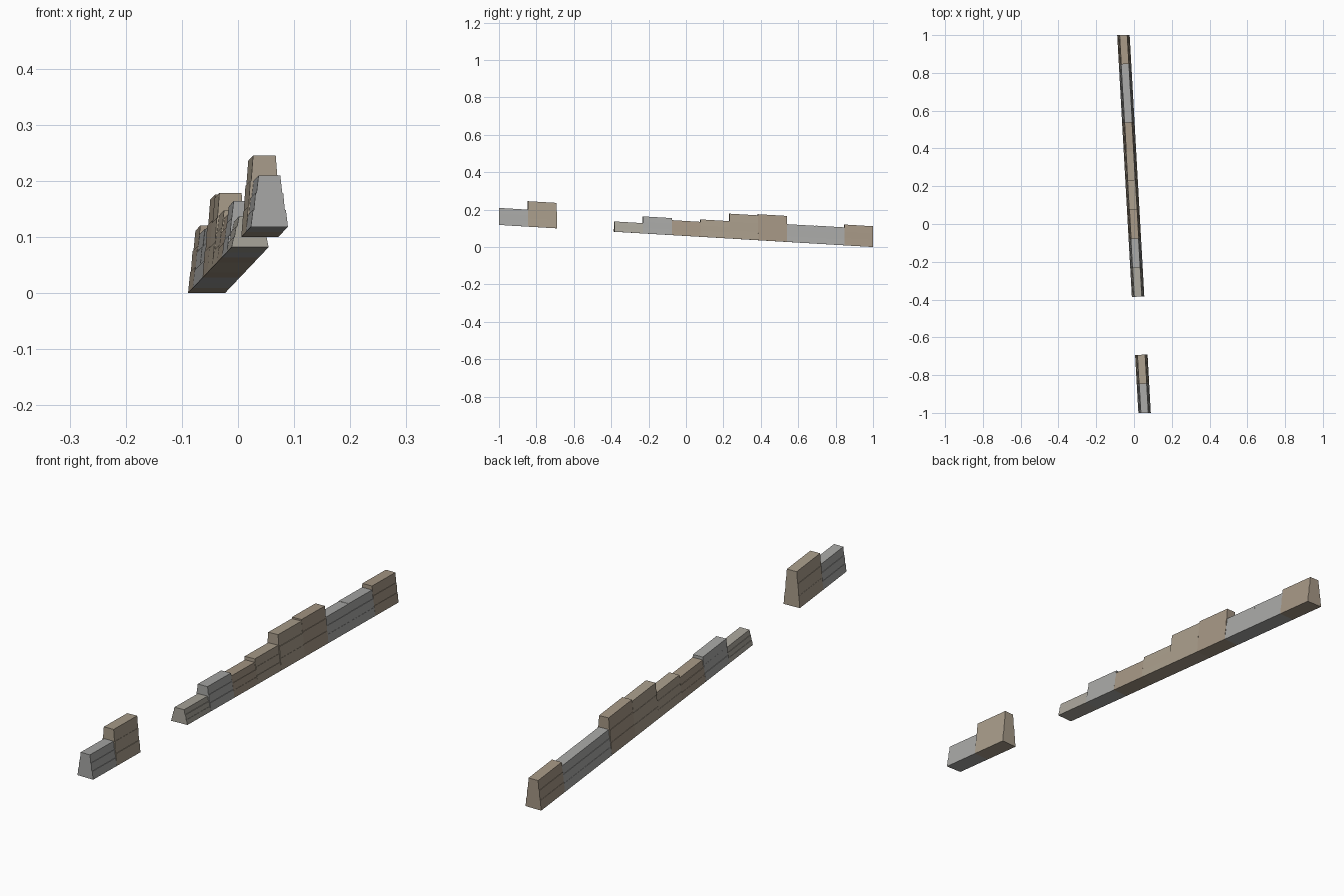
import bpy, bmesh, random
from mathutils import Vector

if "Cube" in bpy.data.objects:
    bpy.data.objects.remove(bpy.data.objects["Cube"])

random.seed(4)
N = 13
STEP = 2.0 / N


def material(name, rgb):
    m = bpy.data.materials.new(name)
    m.diffuse_color = (*rgb, 1)
    m.use_nodes = True
    m.node_tree.nodes["Principled BSDF"].inputs["Base Color"].default_value = m.diffuse_color
    return m


MATS = {
    "grey": material("grey_stone", (0.39, 0.39, 0.38)),
    "pale": material("pale_stone", (0.40, 0.38, 0.33)),
    "tan": material("tan_stone", (0.40, 0.34, 0.26)),
    "brown": material("brown_stone", (0.38, 0.31, 0.235)),
}


def centre(y):
    # the wall runs straight, turned slightly and sloping down to the back
    return Vector((-0.056 * y, y, 0.059 * (1 - y)))


def course_profile(height):
    # battered side: three stone courses, each set back a little
    pts = []
    for c in range(3):
        f0, f1 = c / 3, (c + 1) / 3
        j = random.uniform(-0.0008, 0.0008) if c else 0
        pts.append((0.033 - 0.013 * f0 - (0.0008 if c else 0) + j, f0 * height))
        pts.append((0.033 - 0.013 * f1 + (0.0006 if c < 2 else 0) + j, f1 * height))
    return pts


def wall_block(index, height, tone):
    y0 = -1 + index * STEP
    right, left = course_profile(height), course_profile(height)
    outline = right + [(-x, z) for x, z in reversed(left)]
    bm = bmesh.new()
    rings = []
    for y in (y0, y0 + STEP):
        c = centre(y)
        # end cuts sit square to the wall direction
        rings.append([bm.verts.new(c + Vector((x, 0.056 * x * (1 - abs(y) ** 8), z)))
                      for x, z in outline])
    n = len(outline)
    bm.faces.new(rings[0])
    bm.faces.new(list(reversed(rings[1])))
    for i in range(n):
        k = (i + 1) % n
        bm.faces.new((rings[0][i], rings[1][i], rings[1][k], rings[0][k]))
    bmesh.ops.recalc_face_normals(bm, faces=bm.faces)
    me = bpy.data.meshes.new("wall_block")
    bm.to_mesh(me)
    bm.free()
    me.materials.append(MATS[tone])
    ob = bpy.data.objects.new(f"wall_block_{index:02d}", me)
    bpy.context.collection.objects.link(ob)


# block slot, height, stone tone (slots 2 and 3 are the gap)
for block in [
    (0, 0.091, "grey"), (1, 0.136, "tan"),
    (4, 0.055, "pale"), (5, 0.091, "grey"), (6, 0.080, "brown"),
    (7, 0.093, "tan"), (8, 0.133, "tan"), (9, 0.139, "brown"),
    (10, 0.095, "grey"), (11, 0.096, "grey"), (12, 0.111, "brown"),
]:
    wall_block(*block)
